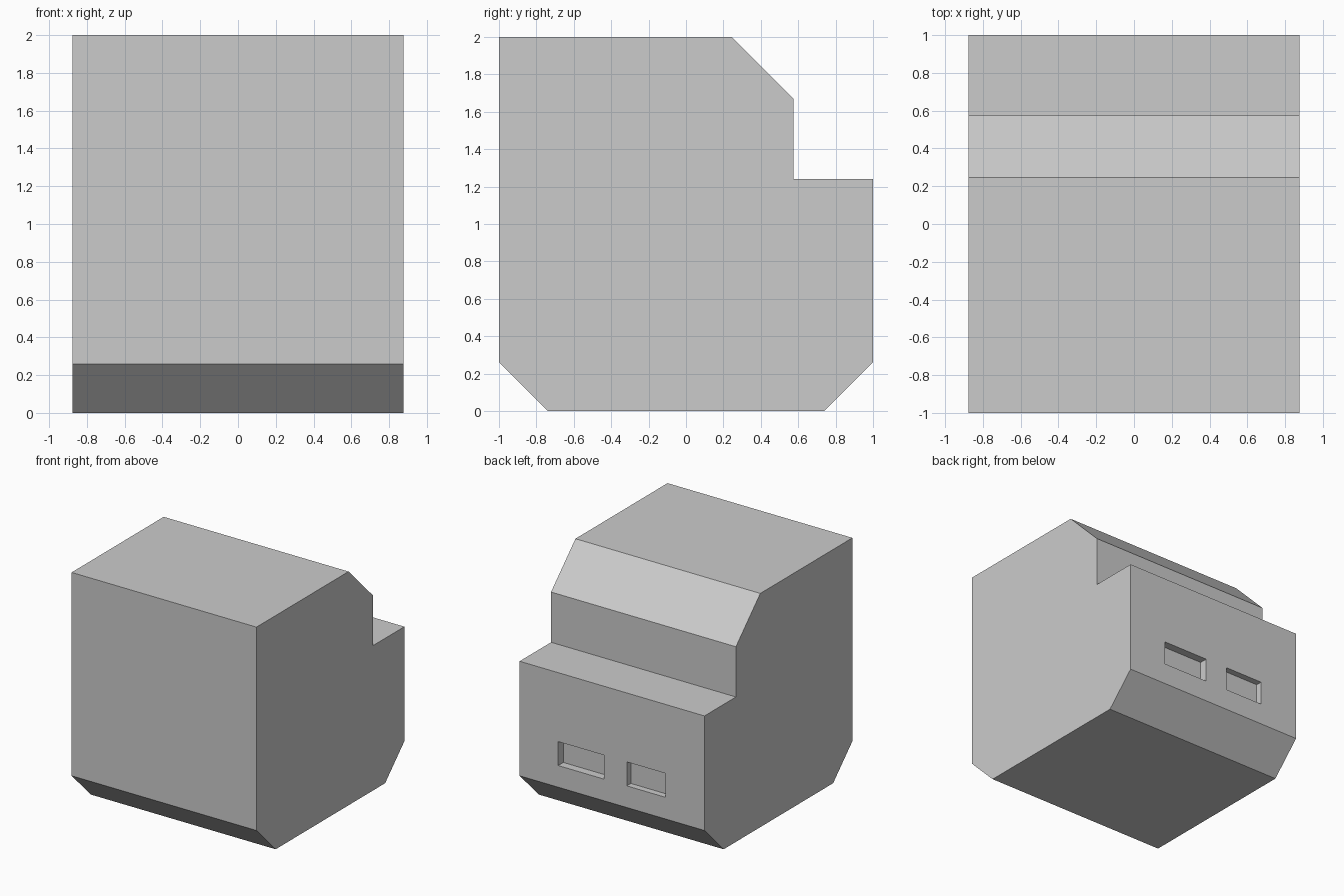
import bpy, bmesh

if "Cube" in bpy.data.objects:
    bpy.data.objects.remove(bpy.data.objects["Cube"])

HALF_WIDTH = 0.875

# Side profile (y, z): chamfered base, rear ledge, sloped upper back
profile = [(-1, 0.26), (-0.74, 0), (0.74, 0), (1, 0.26), (1, 1.24),
           (0.575, 1.24), (0.575, 1.67), (0.245, 2), (-1, 2)]

# Body: profile extruded across the width
bm = bmesh.new()
face = bm.faces.new([bm.verts.new((-HALF_WIDTH, y, z)) for y, z in profile])
ext = bmesh.ops.extrude_face_region(bm, geom=[face])
bmesh.ops.translate(bm, vec=(2 * HALF_WIDTH, 0, 0),
                    verts=[g for g in ext["geom"] if isinstance(g, bmesh.types.BMVert)])
bmesh.ops.recalc_face_normals(bm, faces=bm.faces)
mesh = bpy.data.meshes.new("body")
bm.to_mesh(mesh)
bm.free()
body = bpy.data.objects.new("body", mesh)
bpy.context.collection.objects.link(body)


def cut_slot(name, x0, x1, z0, z1, depth):
    """Cut a rectangular recess into the back face at y = 1."""
    bpy.ops.mesh.primitive_cube_add(size=1, location=((x0 + x1) / 2, 1, (z0 + z1) / 2))
    cutter = bpy.context.object
    cutter.name = name
    cutter.scale = (x1 - x0, 2 * depth, z1 - z0)
    cutter.hide_render = True
    cutter.display_type = 'WIRE'
    mod = body.modifiers.new(name, 'BOOLEAN')
    mod.operation = 'DIFFERENCE'
    mod.solver = 'EXACT'
    mod.object = cutter
    bpy.context.view_layer.objects.active = body
    bpy.ops.object.modifier_apply(modifier=name)
    bpy.data.objects.remove(cutter)


# Two rear port recesses
cut_slot("wide_slot_cutter", 0.075, 0.51, 0.445, 0.65, 0.07)
cut_slot("narrow_slot_cutter", -0.505, -0.14, 0.445, 0.65, 0.055)
